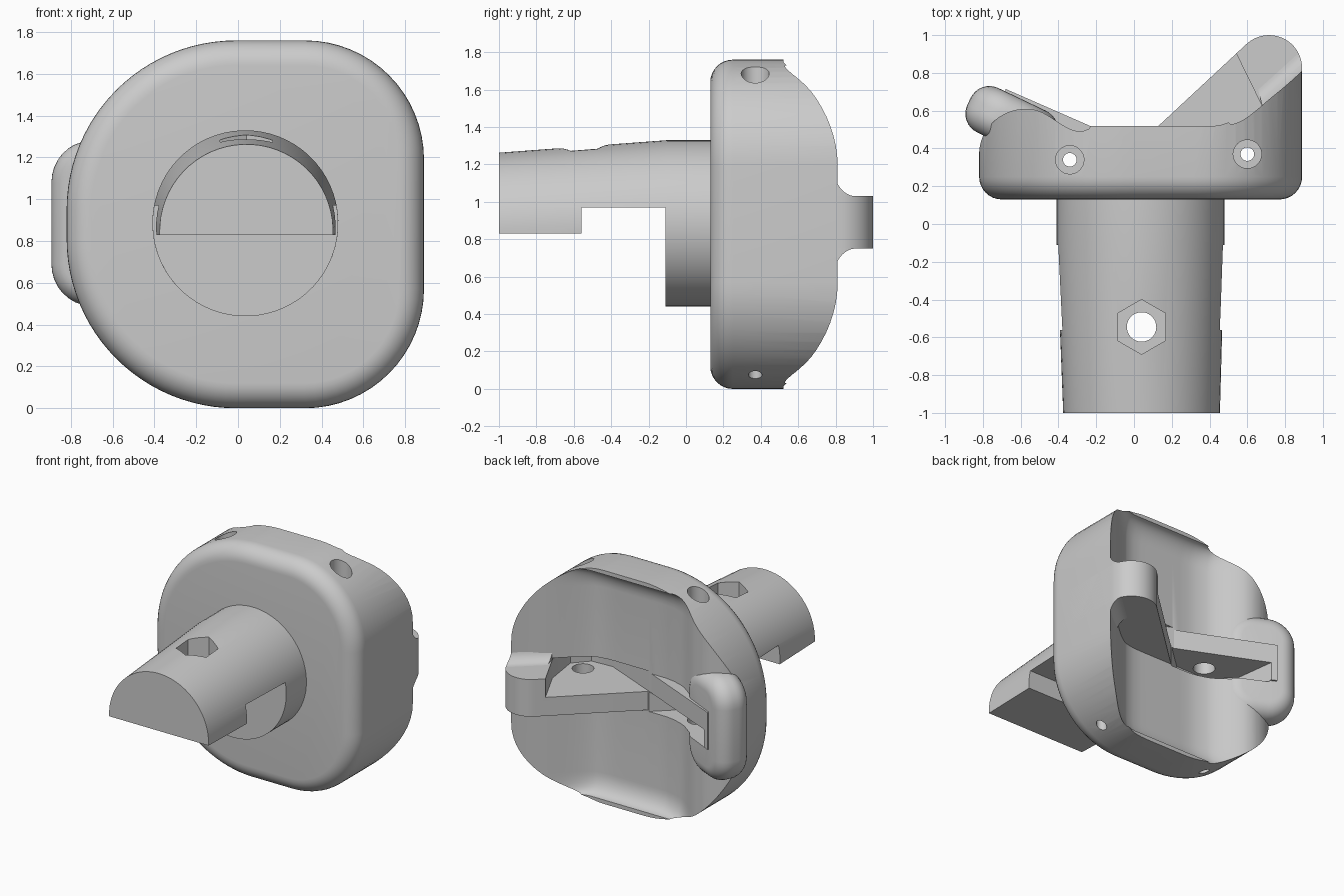
import bpy, bmesh, math
from mathutils import Matrix

cube = bpy.data.objects.get("Cube")
if cube:
    bpy.data.objects.remove(cube, do_unlink=True)

GREY = (0.6, 0.6, 0.6, 1)
mat = bpy.data.materials.new("plain grey")
mat.use_nodes = True
mat.diffuse_color = GREY
mat.node_tree.nodes["Principled BSDF"].inputs["Base Color"].default_value = GREY


def arc(cx, cy, r, a0, a1, n=16, ry=None):
    angles = [math.radians(a0 + (a1 - a0) * i / n) for i in range(n + 1)]
    return [(cx + r * math.cos(a), cy + (ry or r) * math.sin(a)) for a in angles]


def circle(cx, cy, r, n=32):
    return arc(cx, cy, r, 30, 390, n)[:-1]


def ease(a, b, x):
    t = min(1, max(0, (x - a) / (b - a)))
    return t * t * (3 - 2 * t)


def loft(name, rings):
    """Closed solid skinned through matching rings."""
    bm = bmesh.new()
    rows = [[bm.verts.new(p) for p in ring] for ring in rings]
    bm.faces.new(rows[0])
    bm.faces.new(rows[-1])
    for a, b in zip(rows, rows[1:]):
        for i in range(len(a)):
            j = (i + 1) % len(a)
            bm.faces.new((a[i], a[j], b[j], b[i]))
    bmesh.ops.recalc_face_normals(bm, faces=bm.faces)
    mesh = bpy.data.meshes.new(name)
    bm.to_mesh(mesh)
    bm.free()
    mesh.materials.append(mat)
    ob = bpy.data.objects.new(name, mesh)
    bpy.context.collection.objects.link(ob)
    return ob


def upright(name, pts, lo, hi):
    return loft(name, [[(x, y, z) for x, y in pts] for z in (lo, hi)])


def ring_y(pts, y):
    return [(x, y, z) for x, z in pts]


def rim(radius, steps=8):
    """Inset and depth pairs of a quarter-round edge."""
    angles = [math.pi / 2 * i / steps for i in range(steps + 1)]
    return [(radius * (1 - math.sin(a)), radius * (1 - math.cos(a))) for a in angles]


def boolean(ob, tool, op='DIFFERENCE'):
    mod = ob.modifiers.new("cut", 'BOOLEAN')
    mod.object, mod.operation, mod.solver = tool, op, 'EXACT'
    bpy.context.view_layer.objects.active = ob
    bpy.ops.object.modifier_apply(modifier=mod.name)


cutters = []


def cut(tool, *targets, op='DIFFERENCE'):
    cutters.append(tool)
    for ob in targets:
        boolean(ob, tool, op)


# Body: rounded outline with a soft front rim
def body_outline(d):
    small, big = 0.57 - d, 0.81 - d
    return (arc(0.32, 1.19, small, 0, 90) + arc(-0.01, 0.95, big, 90, 180, 24)
            + arc(-0.01, 0.81, big, 180, 270, 24) + arc(0.32, 0.57, small, 270, 360))


body = loft("body", [ring_y(body_outline(d), 0.13 + h) for d, h in rim(0.12)]
            + [ring_y(body_outline(0), 1.2)])

# Back of the body: bump on one side, dish in the middle, sweep up on the other
back = [(-1, 0), (-1, 0.3), (-0.82, 0.3)] + arc(-0.57, 0.37, 0.25, 180, 90, ry=0.24)
for i in range(1, 15):
    x = -0.57 + 0.3 * i / 14
    back.append((x, 0.61 - 0.09 * ease(-0.57, -0.27, x)))
back += [(-0.27 + 0.07 * i, 0.52) for i in range(1, 10)]
for i in range(17):
    t = i / 16
    back.append((0.43 + 0.48 * t, 0.52 + 0.31 * t ** 1.5))
back.append((0.91, 0))


def dished(z, depth):
    return [(x, y - depth * ease(-0.52, -0.12, x) * ease(0.75, 0.32, x) * (y > 0.5), z)
            for x, y in back]


# The dish is scooped under a thin lip at the top and bottom
scoop = [(0.03 + 0.15 * (1 - math.cos(a)), 0.1 * math.sin(a))
         for a in [math.pi / 2 * i / 8 for i in range(9)]]
cut(loft("back_shape", [dished(-0.2, 0)] + [dished(h, d) for h, d in scoop]
         + [dished(1.76 - h, d) for h, d in reversed(scoop)] + [dished(2, 0)]),
    body, op='INTERSECT')

# Large arm with rounded end
MID = 0.89
arm_end = arc(0.715, 0.825, 0.175, 0, 132)
arm = upright("large_arm", [(0.3, 0.3), (0.89, 0.3)] + arm_end + [(0.13, 0.52), (0.0, 0.4)],
              0.75, 1.03)

# Flare blending the arm post into the swept edge
curve = [(0.81 + 0.12 * (1 - math.cos(math.radians(9 * i))),
          0.14 + 0.11 * (1 - math.sin(math.radians(9 * i)))) for i in range(11)]
half = [(0.7, 0.25)] + curve
ring = [(y, MID + h) for y, h in half] + [(y, MID - h) for y, h in reversed(half)]
arm_flare = loft("arm_flare", [[(0.9 - dx, y - 0.9 * dx, z) for y, z in ring]
                               for dx in (0, 0.3)])
cut(upright("post_shape", [(0.68, 0.3), (0.889, 0.3)] + arm_end + [(0.68, 0.62)], 0.5, 1.3),
    arm_flare, op='INTERSECT')

# Small arm and its rounded pad
small_arm = upright("small_arm", [(0.04, 0.4), (-0.68, 0.715), (-0.7, 0.4)], 0.75, 1.03)


def pad_outline(d):
    pts, r = [], 0.2 - d
    for sx, sz, a in ((1, 1, 0), (-1, 1, 90), (-1, -1, 180), (1, -1, 270)):
        pts += arc(sx * 0.05, sz * 0.195, r, a, a + 90, 8)
    return pts


edge = rim(0.11)
pad = loft("pad", [ring_y(pad_outline(d), h - 0.13) for d, h in edge]
           + [ring_y(pad_outline(d), 0.13 - h) for d, h in reversed(edge)])
pad.data.transform(Matrix.Translation((-0.648, 0.542, 0.885))
                   @ Matrix.Rotation(math.radians(-25.5), 4, 'Z'))

# Shaft: round stub running into a taper, cut flat underneath with a raised notch
shaft = loft("shaft", [ring_y(circle(x, z, r, 64), y) for x, z, r, y in (
    (0.04, 0.848, 0.415, -1), (0.035, 0.885, 0.445, -0.1), (0.035, 0.885, 0.445, 0.2))])


def box(name, y0, y1, z1):
    return upright(name, [(-1, y0), (1, y0), (1, y1), (-1, y1)], -0.5, z1)


cut(box("flat_cut", -1.2, -0.55, 0.83), shaft)
cut(box("notch_cut", -0.56, -0.11, 0.97), shaft)

# Hexagonal nut pocket and bolt hole in the shaft
cut(upright("nut_cut", circle(0.04, -0.545, 0.145, 6), 1.15, 1.6), shaft)
cut(upright("bolt_cut", circle(0.04, -0.545, 0.078), 0.5, 1.5), shaft)

# Slots: above the large arm plate, below the small arm plate
cut(upright("large_slot", [(0.54, 0.905), (0.68, 0.62), (0.72, 0.35), (0.62, 0.24),
                           (0.45, 0.23), (-0.24, 0.525), (-0.2, 0.7), (0.2, 0.95)],
            MID, 1.045), body, arm, arm_flare)
cut(upright("small_slot", [(-0.66, 0.85), (-0.6, 0.4), (-0.45, 0.24), (-0.18, 0.24),
                           (0.13, 0.525), (0.13, 0.7)], 0.74, MID - 0.005),
    body, small_arm, pad)

# Pivot pin holes with deep counterbores
for x, y in ((-0.34, 0.34), (0.6, 0.37)):
    cut(upright("pin_cut", circle(x, y, 0.036), -0.2, 2), body)
    cut(upright("bore_cut", circle(x, y, 0.075), 0.5, 2), body, arm, small_arm)

for tool in cutters:
    bpy.data.objects.remove(tool, do_unlink=True)
for ob in (body, arm, arm_flare, small_arm, pad, shaft):
    bpy.ops.object.select_all(action='DESELECT')
    ob.select_set(True)
    bpy.context.view_layer.objects.active = ob
    bpy.ops.object.shade_smooth_by_angle(angle=math.radians(35))
